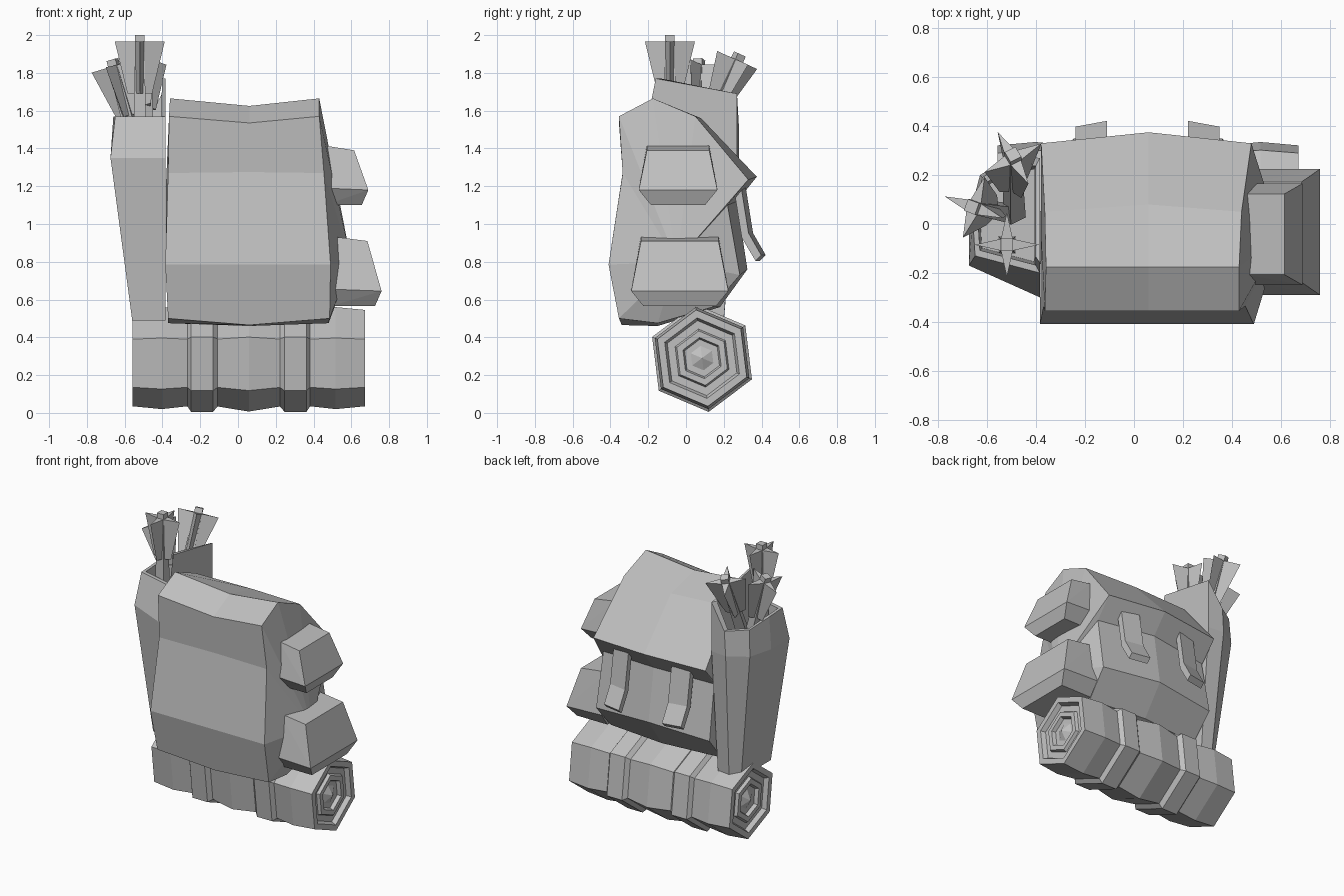
import bpy, bmesh, math
from mathutils import Vector

cube = bpy.data.objects.get("Cube")
if cube:
    bpy.data.objects.remove(cube, do_unlink=True)

GREY = 0.53
mat = bpy.data.materials.new("plain grey")
mat.use_nodes = True
mat.diffuse_color = (GREY, GREY, GREY, 1)
mat.node_tree.nodes["Principled BSDF"].inputs["Base Color"].default_value = (GREY, GREY, GREY, 1)


def finish(name, bm):
    bmesh.ops.recalc_face_normals(bm, faces=bm.faces)
    mesh = bpy.data.meshes.new(name)
    bm.to_mesh(mesh)
    bm.free()
    mesh.materials.append(mat)
    obj = bpy.data.objects.new(name, mesh)
    bpy.context.collection.objects.link(obj)
    return obj


def bridge(bm, rings):
    """Skin closed rings of equal length; returns the vertex rings."""
    rows = [[bm.verts.new(p) for p in ring] for ring in rings]
    for a, b in zip(rows, rows[1:]):
        for i in range(len(a)):
            j = (i + 1) % len(a)
            bm.faces.new((a[i], a[j], b[j], b[i]))
    return rows


def fan(bm, ring, tip):
    centre = bm.verts.new(tip)
    for i, v in enumerate(ring):
        bm.faces.new((v, ring[(i + 1) % len(ring)], centre))


def loft(name, rings):
    bm = bmesh.new()
    rows = bridge(bm, rings)
    bm.faces.new(rows[0])
    bm.faces.new(rows[-1])
    return finish(name, bm)


# Main sack: side profile (edge y, z), sagging middle (y, z), left and right x
profile = [
    (-.355, .50, -.34, .465, -.37, .485),
    (-.41, .785, -.41, .785, -.385, .49),
    (-.335, 1.27, -.335, 1.275, -.37, .455),
    (-.355, 1.57, -.355, 1.535, -.365, .43),
    (-.175, 1.665, -.175, 1.625, -.36, .43),
    (.05, 1.57, .08, 1.56, -.365, .44),
    (.33, 1.235, .375, 1.25, -.38, .48),
    (.22, 1.10, .27, 1.12, -.37, .48),
    (.285, .73, .325, .76, -.38, .49),
    (.14, .56, .18, .56, -.37, .48),
    (-.15, .475, -.15, .46, -.37, .48),
]
bm = bmesh.new()
rows = bridge(bm, [
    [(p[4], p[0], p[1]) for p in profile],
    [(.06, p[2], p[3]) for p in profile],
    [(p[5], p[0], p[1]) for p in profile],
])
fan(bm, rows[0], (-.38, -.05, .8))
fan(bm, rows[2], (.6, -.05, .8))
finish("main_sack", bm)

# Two pouches on the side
def pouch(name, top, bottom, x_in, x_top, x_low, half_top, half_low, y):
    sections = [
        (x_in, half_top, top), (x_top, half_top, top - .025),
        (x_low, half_low, bottom + .08), (x_low - .035, half_low - .065, bottom),
        (x_in, half_low - .065, bottom), (x_in, half_low, bottom + .09),
    ]
    bm = bmesh.new()
    for x, h, z in sections:
        for s in (-1, 1):
            bm.verts.new((x, y + s * h, z))
    bmesh.ops.convex_hull(bm, input=bm.verts[:])
    bmesh.ops.dissolve_limit(bm, angle_limit=.02, verts=bm.verts[:], edges=bm.edges[:])
    finish(name, bm)


pouch("upper_pouch", 1.415, 1.10, .46, .615, .69, .165, .208, -.042)
pouch("lower_pouch", .935, .565, .49, .685, .76, .205, .257, -.033)

# Tall open holder on the other side
base = [(-.385, -.22), (-.56, -.13), (-.56, .02), (-.53, .15), (-.47, .2), (-.385, .2)]
belly = [(-.385, -.3), (-.675, -.17), (-.675, .03), (-.63, .2), (-.5, .28), (-.385, .27)]
rim = [(-.385, -.2, 1.57), (-.65, -.13, 1.57), (-.66, .03, 1.57), (-.62, .19, 1.53),
       (-.49, .28, 1.52), (-.385, .27, 1.69), (-.385, -.16, 1.77)]
base.append((-.385, -.12))
belly.append((-.385, -.12))
middle = Vector((-.51, .03))


def inward(p, z, k):
    q = middle + (Vector(p[:2]) - middle) * k
    return (q.x, q.y, z)


loft("side_holder", [
    [(x, y, .49) for x, y in base],
    [(x, y, 1.35) for x, y in belly],
    rim,
    [inward(p, p[2], .86) for p in rim],
    [inward(p, 1.3, .8) for p in rim],
])

# Fletched shafts standing in the holder
def star(radius, core, z):
    return [((radius if i % 2 == 0 else core) * math.cos(i * math.pi / 4),
             (radius if i % 2 == 0 else core) * math.sin(i * math.pi / 4), z)
            for i in range(8)]


def square(h, z):
    return [(-h, -h, z), (h, -h, z), (h, h, z), (-h, h, z)]


def fletched_shaft(name, foot, tip, spin):
    foot, tip = Vector(foot), Vector(tip)
    length = (tip - foot).length
    parts = [
        loft(name + "_shaft", [square(.035, 0), square(.025, length)]),
        loft(name + "_vanes", [star(.065, .03, length - .31), star(.132, .034, length - .035)]),
    ]
    for obj in parts:
        obj.rotation_mode = 'QUATERNION'
        turn = Vector((0, 0, 1)).rotation_difference(tip - foot)
        obj.rotation_quaternion = turn @ Vector((1, 0, 0)).rotation_difference(
            Vector((math.cos(spin), math.sin(spin), 0)))
        obj.location = foot


fletched_shaft("front_arrow", (-.52, -.085, 1.32), (-.52, -.085, 2.0), 0)
fletched_shaft("outer_arrow", (-.52, .045, 1.35), (-.665, .07, 1.87), -.35)
fletched_shaft("rear_arrow", (-.49, .04, 1.35), (-.495, .285, 1.9), .5)

# Two carrying straps on the back, with kicked out ends
for name, x, lean in (("left_strap", .285, -.012), ("right_strap", -.175, .012)):
    path = [(.285, 1.19), (.325, .94), (.395, .82)]
    offset = [(.02, 0), (.018, .012), (.015, .015)]
    loft(name, [
        [(x - .065, y - dy - lean, z - dz), (x + .065, y - dy + lean, z - dz),
         (x + .065, y + dy + lean, z + dz), (x - .065, y + dy - lean, z + dz)]
        for (y, z), (dy, dz) in zip(path, offset)])

# Bedroll: hexagonal rings along x, with two tied bands and stepped rolled ends
def hexagon(x, r):
    return [(x, .085 + r * math.cos(math.radians(a - 83)),
             .29 + r * math.sin(math.radians(a - 83))) for a in range(0, 360, 60)]


half = [(0, .285), (.165, .258), (.19, .287), (.305, .287), (.325, .257), (.46, .272), (.615, .257)]
end = [(.615, .215), (.585, .2), (.585, .155), (.605, .145), (.605, .11), (.58, .1), (.58, .065)]
side = half + end
stations = [(-x, r) for x, r in reversed(side)] + side[1:]
bm = bmesh.new()
rows = bridge(bm, [hexagon(.057 + x, r) for x, r in stations])
fan(bm, rows[0], (.057 - .61, .085, .29))
fan(bm, rows[-1], (.057 + .61, .085, .29))
finish("bedroll", bm)
